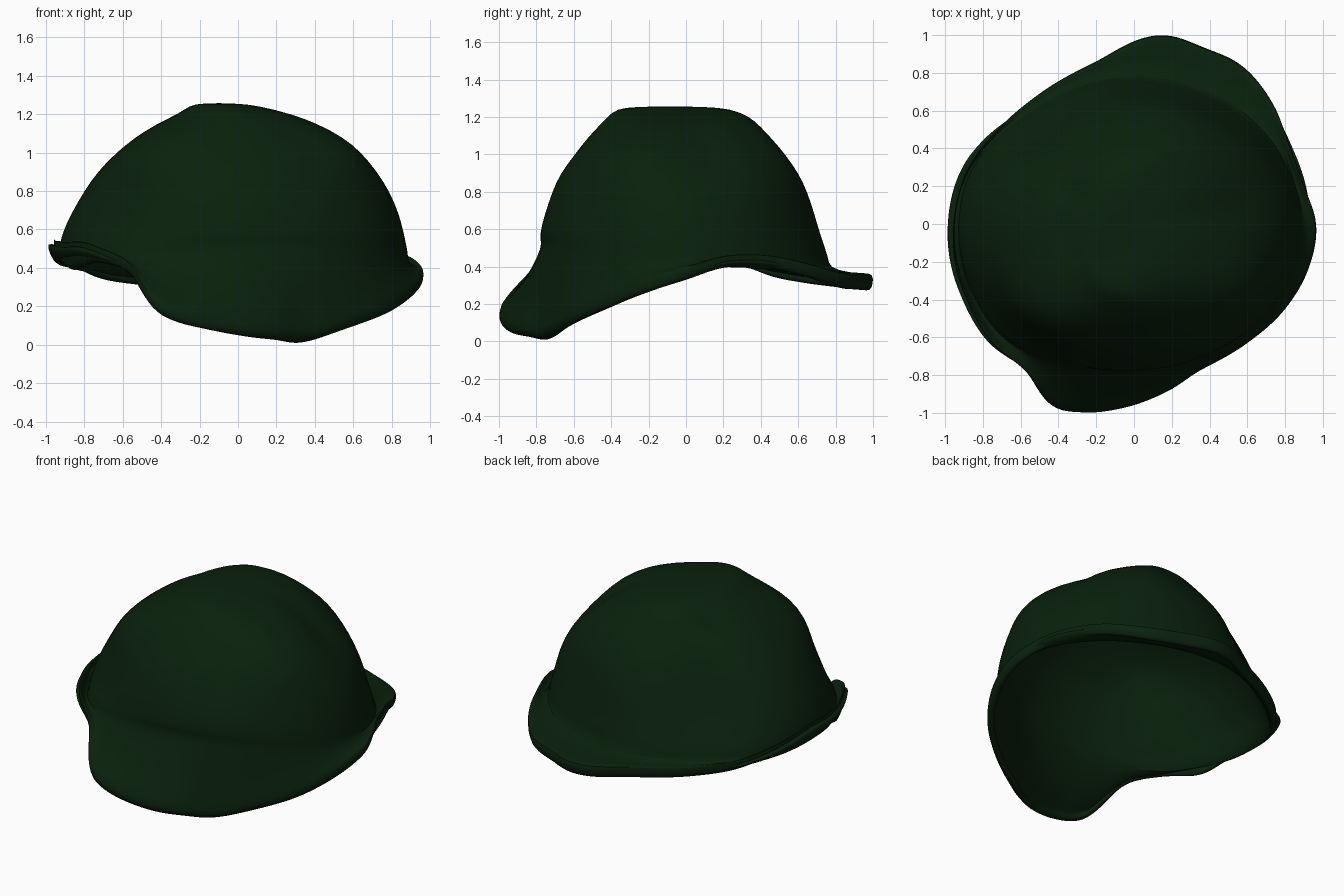
import bpy, bmesh, math
from mathutils import Vector

cube = bpy.data.objects.get("Cube")
if cube:
    bpy.data.objects.remove(cube, do_unlink=True)

SEG = 112

green = bpy.data.materials.new("dark_green")
green.use_nodes = True
col = (0.003, 0.0150, 0.0037, 1)
green.diffuse_color = col
bsdf = next(n for n in green.node_tree.nodes if n.type == 'BSDF_PRINCIPLED')
bsdf.inputs["Base Color"].default_value = col
bsdf.inputs["Roughness"].default_value = 0.9

# Wavy brim edge: x, y, z of the lower edge
rim = [(.965, 0, .32), (.90, .20, .385), (.82, .42, .39), (.74, .63, .345),
       (.57, .84, .28), (.38, .93, .27), (.13, 1.0, .265), (-.20, .86, .28),
       (-.50, .69, .30), (-.73, .49, .335), (-.89, .27, .41), (-.955, 0, .465),
       (-.945, -.22, .43), (-.885, -.40, .38), (-.75, -.63, .42),
       (-.57, -.78, .36), (-.44, -.96, .17), (-.30, -.995, .10),
       (0, -.96, .04), (.20, -.875, .015), (.35, -.775, .0), (.60, -.63, .08),
       (.80, -.45, .16), (.93, -.22, .25)]
polar = sorted((math.atan2(y, x) % math.tau, math.hypot(x, y), z) for x, y, z in rim)


def rim_at(a):
    """Smooth periodic radius and height of the brim edge at an angle."""
    n = len(polar)
    k = max(i for i in range(n) if polar[i][0] <= a + 1e-9)
    p = []
    for i in range(k - 1, k + 3):
        q = polar[i % n]
        p.append(Vector((q[0] + math.tau * (i // n), q[1], q[2])))
    t = (a - p[1].x) / (p[2].x - p[1].x)
    v = 0.5 * (2 * p[1] + (p[2] - p[0]) * t + (2 * p[0] - 5 * p[1] + 4 * p[2] - p[3]) * t * t
               + (3 * p[1] - p[0] - 3 * p[2] + p[3]) * t ** 3)
    return v.y, max(v.z, -.005)


def bump(a, degrees, width):
    d = (a - math.radians(degrees) + math.pi) % math.tau - math.pi
    return math.exp(-(d / width) ** 2)


# Crown levels: z, x min, x max, y min, y max
crown = [(1.254, -.20, .00, -.27, .10), (1.245, -.25, .10, -.37, .24),
         (1.20, -.31, .28, -.42, .34), (1.15, -.42, .41, -.465, .39),
         (1.08, -.53, .54, -.53, .45), (1.0, -.63, .64, -.59, .52),
         (.90, -.73, .73, -.67, .60), (.80, -.80, .79, -.715, .65),
         (.68, -.87, .84, -.755, .69), (.57, -.92, .865, -.785, .72)]
# Soft corners and flats of the crown: direction, width, amount, height, spread
lumps = [(225, .42, .095, 1.04, .17), (15, .28, -.06, 1.04, .17), (65, .3, .045, 1.04, .17),
         (-32, .35, .06, 1.04, .17), (128, .36, -.09, .72, .30)]


def oval(level, a):
    z, x0, x1, y0, y1 = level
    p = Vector(((x0 + x1) / 2 + (x1 - x0) / 2 * math.cos(a),
                (y0 + y1) / 2 + (y1 - y0) / 2 * math.sin(a), z))
    swell = sum(m * bump(a, d, w) * math.exp(-((z - h) / s) ** 2) for d, w, m, h, s in lumps)
    return p + Vector((math.cos(a), math.sin(a), 0)) * swell


def column(a):
    """Points of one meridian from the crown down to the brim edge."""
    pts = [oval(l, a) for l in crown]
    # band where crown meets brim, tucked in at the front as a fold
    front = bump(a, 283, .45)
    base = oval((.43, -.935, .885, -.785, .765), a)
    base.xy *= 1 + .05 * bump(a, 228, .35)
    base.z -= .035 * math.sin(a) - .01 * front
    tuck = base.copy()
    tuck.z += .05
    tuck.xy *= 1 - .025 * front
    r, z = rim_at(a)
    thick = .075 + .02 * bump(a, 80, .7) + .015 * bump(a, 180, .4) + .085 * bump(a, 206, .24)
    out = Vector((math.cos(a), math.sin(a), 0))
    top = out * r + Vector((0, 0, z + thick))
    mid = base.lerp(top, .5) + Vector((0, 0, -.012))
    mid2 = base.lerp(top, .85)
    low = out * r * (.985 - .04 * bump(a, 295, .3)) + Vector((0, 0, z))
    return pts + [tuck, base, mid, mid2, top, out * r * 1.002 + Vector((0, 0, z + thick / 2)), low]


# Hat shell: lofted rings closed at the top
bm = bmesh.new()
cols = [[bm.verts.new(p) for p in column(math.tau * i / SEG)] for i in range(SEG)]
tip = bm.verts.new((-.10, -.09, 1.257))
for i in range(SEG):
    a, b = cols[i], cols[(i + 1) % SEG]
    bm.faces.new((tip, a[0], b[0]))
    for j in range(len(a) - 1):
        bm.faces.new((a[j], a[j + 1], b[j + 1], b[j]))
# Small slanted dent near the top
for v in bm.verts:
    if v.co.z > .8:
        u = (v.co.x + .34) * .8 + (v.co.y - .18) * .6
        w = -(v.co.x + .34) * .6 + (v.co.y - .18) * .8
        v.co.z -= .04 * math.exp(-(u / .10) ** 2 - (w / .05) ** 2)
bmesh.ops.recalc_face_normals(bm, faces=bm.faces)
if sum(f.normal.z for f in bm.faces if f.calc_center_median().z > 1.2) < 0:
    bmesh.ops.reverse_faces(bm, faces=bm.faces)
mesh = bpy.data.meshes.new("bucket_hat")
bm.to_mesh(mesh)
bm.free()
mesh.materials.append(green)
hat = bpy.data.objects.new("bucket_hat", mesh)
bpy.context.collection.objects.link(hat)

# Cloth thickness
sol = hat.modifiers.new("cloth", 'SOLIDIFY')
sol.thickness = .04
sol.offset = -1
sub = hat.modifiers.new("soften", 'SUBSURF')
sub.levels = sub.render_levels = 1

bpy.ops.object.select_all(action='DESELECT')
hat.select_set(True)
bpy.context.view_layer.objects.active = hat
bpy.ops.object.shade_smooth_by_angle(angle=math.radians(60))
